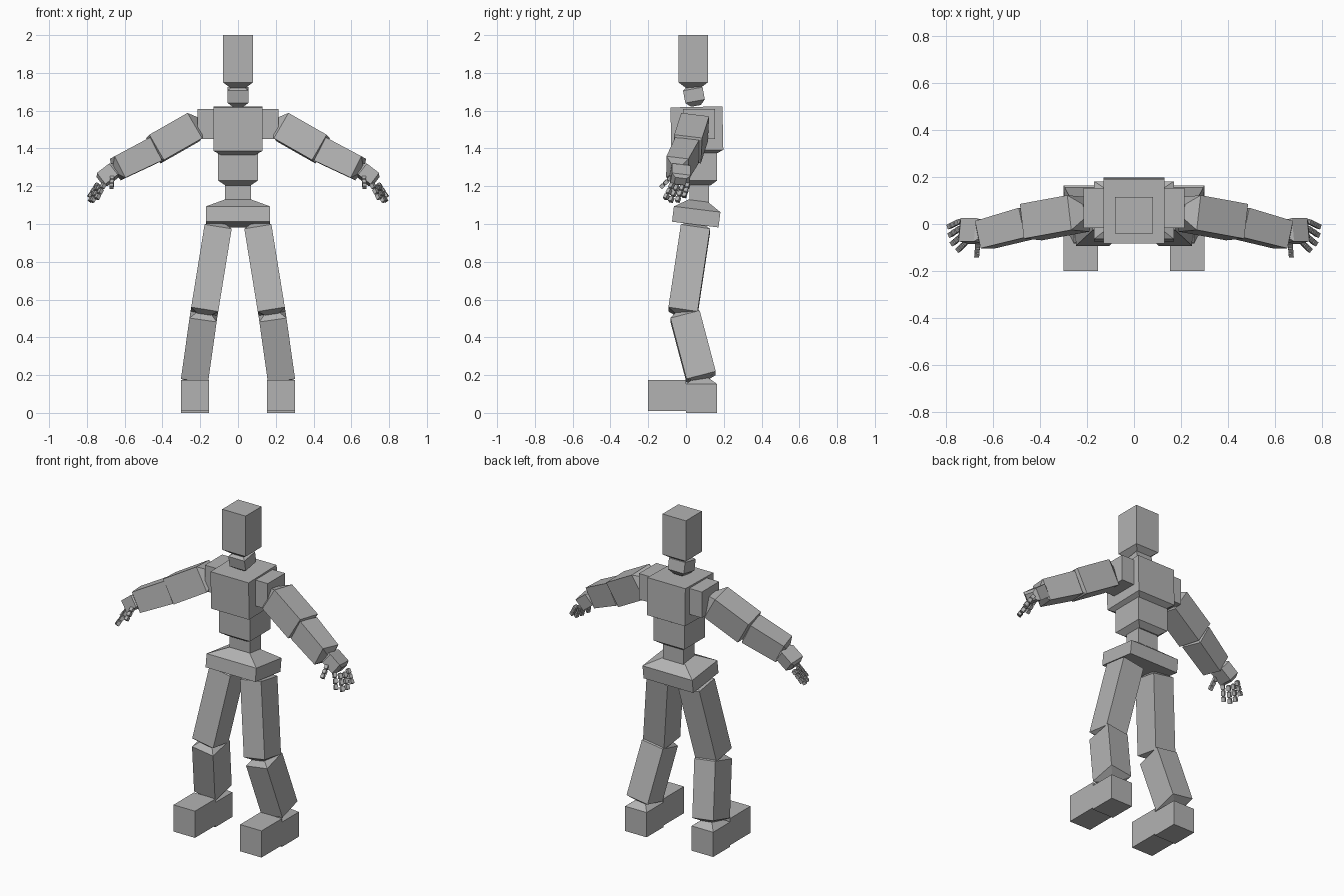
import bpy
import bmesh
from mathutils import Vector

cube = bpy.data.objects.get("Cube")
if cube:
    bpy.data.objects.remove(cube, do_unlink=True)

GREY = (0.45, 0.45, 0.45, 1)
grey = bpy.data.materials.new("plain grey")
grey.use_nodes = True
grey.diffuse_color = GREY
grey.node_tree.nodes["Principled BSDF"].inputs["Base Color"].default_value = GREY


def block(name, a, b, w, d, cap_a=0, cap_b=0, ref=(0, 1, 0), shrink=0.4, end=1):
    """Box from a to b (d along ref, w across) with tapered joint caps."""
    a, b = Vector(a), Vector(b)
    axis = (b - a).normalized()
    depth = Vector(ref)
    depth = (depth - axis * depth.dot(axis)).normalized()
    side = depth.cross(axis)
    rings = [(a, 1), (b, end)]
    if cap_a:
        rings.insert(0, (a - axis * cap_a, shrink))
    if cap_b:
        rings.append((b + axis * cap_b, shrink * end))
    bm = bmesh.new()
    loops = []
    for centre, s in rings:
        loops.append([bm.verts.new(centre + side * (i * w * s / 2) + depth * (j * d * s / 2))
                      for i, j in ((-1, -1), (1, -1), (1, 1), (-1, 1))])
    bm.faces.new(loops[0])
    bm.faces.new(loops[-1])
    for lo, hi in zip(loops, loops[1:]):
        for k in range(4):
            n = (k + 1) % 4
            bm.faces.new((lo[k], lo[n], hi[n], hi[k]))
    bmesh.ops.recalc_face_normals(bm, faces=bm.faces)
    mesh = bpy.data.meshes.new(name)
    bm.to_mesh(mesh)
    bm.free()
    mesh.materials.append(grey)
    ob = bpy.data.objects.new(name, mesh)
    bpy.context.collection.objects.link(ob)
    return ob


# Head and torso
block("head", (0, 0.038, 1.75), (0, 0.038, 2), 0.16, 0.156, cap_a=0.035)
block("neck", (0, 0.048, 1.65), (0, 0.036, 1.715), 0.11, 0.105, 0.025, 0.02, shrink=0.5)
block("chest", (0, 0.06, 1.39), (0, 0.055, 1.62), 0.26, 0.275, cap_a=0.03, shrink=0.6)
block("abdomen", (0, 0.065, 1.23), (0, 0.065, 1.375), 0.21, 0.2, cap_a=0.025, shrink=0.65)
block("waist", (0, 0.07, 1.1), (0, 0.07, 1.22), 0.14, 0.105)
block("pelvis", (0, 0.049, 0.997), (0, 0.059, 1.078), 0.34, 0.248, cap_b=0.045, shrink=0.42)

# Limbs, built once for each side
UP = (0, 0.12, 1)
FINGERS = {
    "little_finger": ((0.742, 0.012, 1.215), (0.79, -0.012, 1.14)),
    "ring_finger": ((0.738, -0.016, 1.205), (0.785, -0.048, 1.115)),
    "middle_finger": ((0.727, -0.044, 1.205), (0.775, -0.085, 1.115)),
    "index_finger": ((0.708, -0.07, 1.215), (0.75, -0.112, 1.13)),
    "thumb": ((0.665, -0.075, 1.25), (0.67, -0.138, 1.19)),
}
for prefix, sign in (("left_", 1), ("right_", -1)):
    def limb(name, a, b, *args, **kw):
        block(prefix + name, (a[0] * sign, a[1], a[2]), (b[0] * sign, b[1], b[2]), *args, **kw)

    # Arm
    limb("collar", (0.12, 0.068, 1.53), (0.215, 0.068, 1.53), 0.17, 0.16, ref=(0, 0, 1))
    limb("upper_arm", (0.237, 0.045, 1.512), (0.439, 0.008, 1.397), 0.15, 0.155, 0.045, 0.02, ref=UP)
    limb("forearm", (0.447, 0.005, 1.39), (0.637, -0.046, 1.295), 0.13, 0.138, 0.02, 0.02, ref=UP, end=0.92)
    limb("palm", (0.655, -0.03, 1.285), (0.72, -0.03, 1.235), 0.1, 0.075, 0.025, 0.015, ref=UP, shrink=0.6)
    for finger, (a, b) in FINGERS.items():
        a, b = Vector(a), Vector(b)
        for k in range(3):
            p, q = a.lerp(b, k / 3 + 0.04), a.lerp(b, (k + 1) / 3 - 0.04)
            limb(f"{finger}_{k + 1}", p, q, 0.021, 0.021, 0.005, 0.003 if k < 2 else 0, ref=UP)

    # Leg and foot
    limb("thigh", (0.107, 0.05, 0.975), (0.178, -0.016, 0.537), 0.145, 0.156, 0.03, 0.025)
    limb("shin", (0.182, -0.005, 0.512), (0.2275, 0.08, 0.19), 0.145, 0.16, 0.035, 0.02)
    limb("heel", (0.2275, 0.082, 0), (0.2275, 0.082, 0.153), 0.147, 0.165, cap_b=0.035)
    limb("toe", (0.2275, -0.1, 0.01), (0.2275, -0.1, 0.175), 0.147, 0.2)
